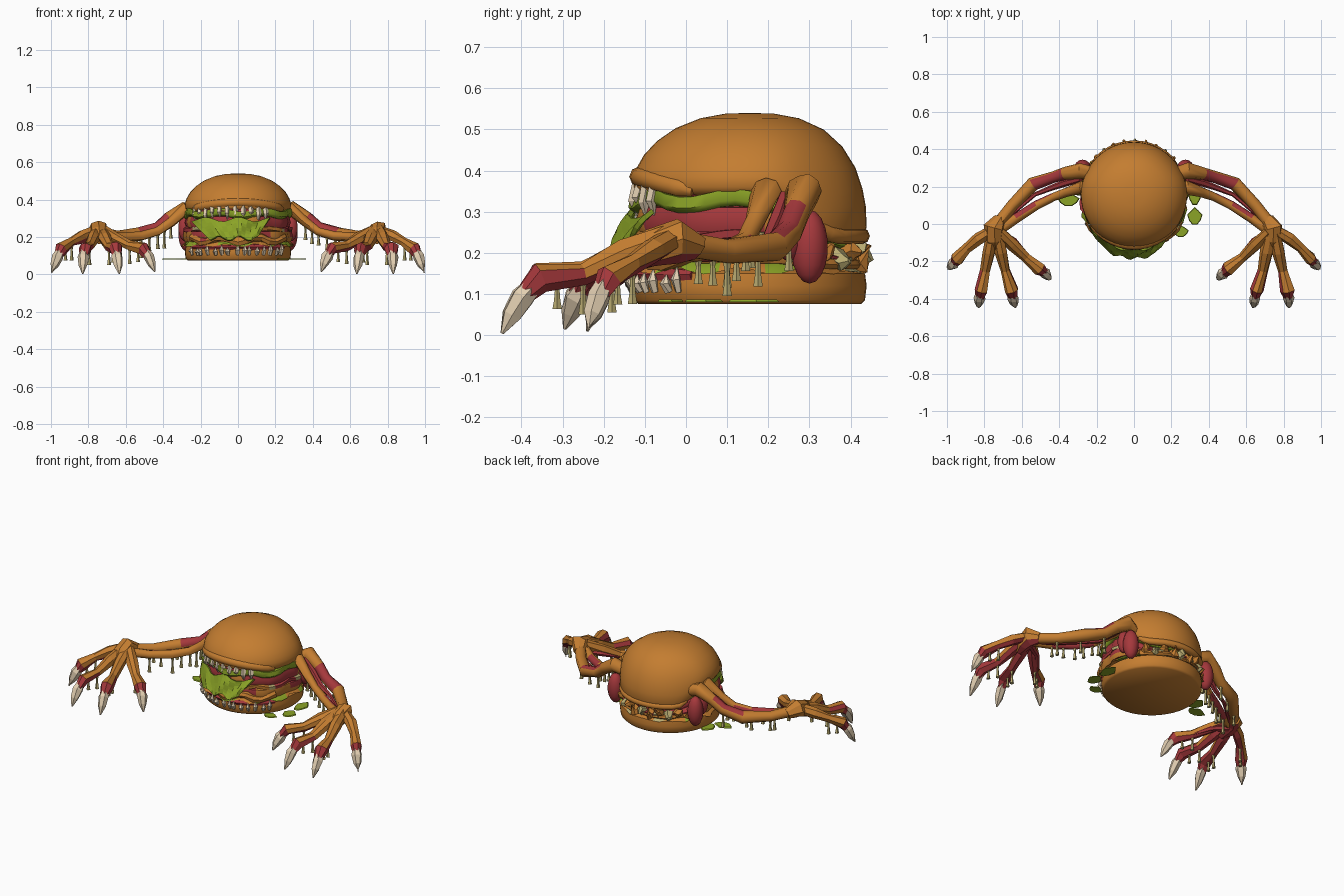
import bpy, bmesh, math, random
from math import sin, cos, pi, radians
from mathutils import Vector

random.seed(4)
if "Cube" in bpy.data.objects:
    bpy.data.objects.remove(bpy.data.objects["Cube"])


def material(name, r, g, b):
    m = bpy.data.materials.new(name)
    m.use_nodes = True
    m.diffuse_color = (r, g, b, 1)
    m.node_tree.nodes["Principled BSDF"].inputs["Base Color"].default_value = (r, g, b, 1)
    return m


BUN = material("toasted bun", 0.55, 0.205, 0.03)
RED = material("raw red", 0.38, 0.04, 0.045)
GREEN = material("lettuce green", 0.26, 0.37, 0.02)
CREAM = material("tooth cream", 0.76, 0.62, 0.44)
SAUCE = material("sauce olive", 0.5, 0.42, 0.17)
YC = 0.155      # middle of the body
SEAM = 0.345    # height where the top bun begins


def finish(name, bm, mats, angle=None):
    bmesh.ops.recalc_face_normals(bm, faces=bm.faces)
    me = bpy.data.meshes.new(name)
    bm.to_mesh(me)
    bm.free()
    for m in mats:
        me.materials.append(m)
    ob = bpy.data.objects.new(name, me)
    bpy.context.collection.objects.link(ob)
    if angle:
        bpy.ops.object.select_all(action='DESELECT')
        ob.select_set(True)
        bpy.context.view_layer.objects.active = ob
        bpy.ops.object.shade_smooth_by_angle(angle=radians(angle))
    return ob


def rear(y):
    """Blend from 0 at the middle of the body to 1 at its back."""
    t = min(1, max(0, (y - 0.2) / 0.17))
    return t * t * (3 - 2 * t)


def sag(y, z):
    """Lower the rear of the stack where the top bun droops."""
    weight = ((0.54 - z) / 0.195) ** 2 if z > SEAM else max(0, (z - 0.15) / 0.195)
    return z - 0.115 * rear(y) * weight


def lathe(name, profile, mats, wave=0, ripples=9, lift=0, tuck=0, rule=None, sides=48, angle=50):
    """Revolve a profile, ripple its rim, tuck in its back, and colour faces by angle and height."""
    bm = bmesh.new()
    rings = []
    for r, z in profile:
        ring = []
        for i in range(sides):
            a = 2 * pi * i / sides
            w = sin(a * ripples) + 0.6 * sin(a * (ripples * 2 + 1) + 1)
            rr = max(r + wave * w * r / 0.28, 0.001)
            rr *= 1 - tuck * rear(YC + rr * sin(a))
            y = YC + rr * sin(a)
            zz = z + lift * cos(a * ripples + 1) * r / 0.28
            ring.append(bm.verts.new((rr * cos(a), y, sag(y, zz))))
        rings.append(ring)
    for a, b in zip(rings, rings[1:]):
        for i in range(sides):
            j = (i + 1) % sides
            f = bm.faces.new((a[i], a[j], b[j], b[i]))
            if rule:
                c = f.calc_center_median()
                f.material_index = rule(math.atan2(c.y - YC, c.x), c.z)
    bm.faces.new(rings[0])
    bm.faces.new(rings[-1])
    return finish(name, bm, mats, angle)


def tube(name, path, radii, mats, sides=7, bands=None, angle=None, rough=0.0):
    """Sweep a faceted ring along a path; bands colour by segment and outward direction."""
    bm = bmesh.new()
    pts = [Vector(p) for p in path]
    rings = []
    for k, (p, r) in enumerate(zip(pts, radii)):
        d = (pts[min(k + 1, len(pts) - 1)] - pts[max(k - 1, 0)]).normalized()
        ref = Vector((0, 0, 1)) if abs(d.z) < 0.9 else Vector((0, 1, 0))
        u = d.cross(ref).normalized()
        v = d.cross(u)
        rings.append([bm.verts.new(p + (u * cos(2 * pi * i / sides) + v * sin(2 * pi * i / sides))
                                   * r * (1 + random.uniform(-rough, rough))) for i in range(sides)])
    for k, (a, b) in enumerate(zip(rings, rings[1:])):
        for i in range(sides):
            j = (i + 1) % sides
            f = bm.faces.new((a[i], a[j], b[j], b[i]))
            if bands:
                out = (f.calc_center_median() - (pts[k] + pts[k + 1]) / 2).normalized()
                f.material_index = int(bands(k, out))
    bm.faces.new(rings[0])
    bm.faces.new(rings[-1])
    return finish(name, bm, mats, angle)


def ellipsoid(name, centre, size, mat):
    bm = bmesh.new()
    bmesh.ops.create_uvsphere(bm, u_segments=14, v_segments=9, radius=1)
    bmesh.ops.scale(bm, vec=size, verts=bm.verts)
    bmesh.ops.translate(bm, vec=centre, verts=bm.verts)
    return finish(name, bm, [mat], 60)


def drip(name, x, y, top, bottom):
    h = top - bottom
    tube(name, [(x, y, top), (x, y, top - h * .35), (x, y, bottom + h * .3), (x, y, bottom)],
         [.012, .006, .008, .012], [SAUCE], sides=5)


# Stacked body
lathe("bottom_bun", [(0, .075), (.27, .075), (.28, .085), (.284, .12), (.28, .15), (.25, .165), (0, .165)], [BUN])
lathe("lower_lettuce", [(.2, .16), (.275, .165), (.292, .156), (.27, .182), (.2, .182)], [GREEN, SAUCE, BUN],
      wave=.01, ripples=11, lift=.008, tuck=.04,
      rule=lambda a, z: (1 + int(sin(a * 9) > -.3)) if .7 < a < 2.5 else 2 * int(sin(a * 6 + 2) > .5))
lathe("lower_patty", [(.2, .165), (.28, .175), (.29, .2), (.285, .23), (.2, .24)], [BUN, RED],
      wave=.006, ripples=7, tuck=.05, rule=lambda a, z: sin(a * 5 + 1) + sin(z * 90) > 1 and a < 1)
lathe("sauce_layer", [(.2, .23), (.285, .232), (.287, .25), (.2, .26)], [RED, SAUCE, BUN],
      wave=.008, ripples=8, lift=.006, tuck=.05,
      rule=lambda a, z: 2 if -2.4 < a < -.6 else int(sin(a * 7) > .2))
lathe("upper_patty", [(.2, .25), (.27, .25), (.28, .28), (.27, .31), (.2, .32)], [RED, BUN], wave=.005,
      tuck=.1, rule=lambda a, z: sin(a * 4 + .5) > .9)
lathe("upper_lettuce", [(.2, .305), (.275, .305), (.287, .318), (.283, .345), (.2, .35)], [GREEN],
      wave=.006, lift=.01, ripples=7, tuck=.12)
lathe("top_bun", [(0, .335), (.24, .335), (.272, .343), (.284, .36), (.282, .385), (.274, .408), (.257, .438),
                  (.225, .472), (.18, .503), (.12, .527), (.06, .538), (0, .54)], [BUN], angle=70)

# Overhanging lips, gums and the drooping rear brim
arc = [radians(-150 + 120 * i / 14) for i in range(15)]
tube("upper_lip", [(.268 * cos(a), YC + .268 * sin(a), .35 + .035 * max(0, sin((-a - pi / 6) * 1.5))) for a in arc],
     [.016] + [.025] * 13 + [.016], [BUN], sides=8, angle=60)
tube("upper_gum", [(.258 * cos(a), YC + .258 * sin(a), .34) for a in arc],
     [.02] * 15, [RED], sides=8, angle=60, rough=.2)
tube("lower_lip", [(.282 * cos(a), YC + .282 * sin(a), .188 + .014 * sin(a * 9)) for a in arc],
     [.022] * 15, [BUN, RED], sides=7, bands=lambda k, d: k % 6 == 2 and d.z > -.3, rough=.25)
tube("lower_gum", [(.275 * cos(a), YC + .275 * sin(a), .147) for a in arc],
     [.014] * 15, [RED], sides=6, rough=.3)
brim = [radians(35 + 110 * i / 12) for i in range(13)]
tube("rear_brim", [(.272 * cos(a), YC + .272 * sin(a), sag(YC + .272 * sin(a), .35)) for a in brim],
     [.012] + [.02] * 11 + [.012], [BUN], sides=8, angle=60)

# Fangs, long above and short below
for i in range(11):
    a = radians(-146 + 88 * i / 10)
    x, y = cos(a), sin(a)
    n = random.uniform(.06, .095)
    tube("upper_tooth", [(.272 * x, YC + .272 * y, .365), (.282 * x, YC + .282 * y, .365 - n * .5),
                         (.272 * x, YC + .272 * y, .365 - n)], [.015, .014, .001], [CREAM], sides=5, rough=.15)
for i in range(15):
    a = radians(-148 + 112 * i / 14 + random.uniform(-2, 2))
    x, y = cos(a), sin(a)
    n = random.uniform(.035, .062)
    tube("lower_tooth", [(.285 * x, YC + .285 * y, .105), (.296 * x, YC + .296 * y, .105 + n * .5),
                         (.292 * x, YC + .292 * y, .105 + n)], [.009, .013, .001], [CREAM], sides=5, rough=.2)

# Lettuce tongue spilling from the mouth
bm = bmesh.new()
bmesh.ops.create_grid(bm, x_segments=14, y_segments=7, size=.5)
for v in bm.verts:
    u, t = v.co.x, .5 - v.co.y
    x = u * (.42 - .16 * t) - .04 + .02 * t
    front = YC - math.sqrt(max(0, .285 ** 2 - x * x))
    v.co = (x, front - .01 - .045 * t + .008 * sin(u * 19 + t * 5), .295 - .1 * t + .012 * sin(u * 15))
tongue = finish("lettuce_tongue", bm, [GREEN])
tongue.modifiers.new("thickness", 'SOLIDIFY').thickness = .012

# Ragged crust scraps around the back
for i in range(13):
    a = radians(20 + 11.5 * i)
    x, y = cos(a), sin(a)
    tube("crust_scrap", [(.25 * x, YC + .25 * y, .19), (.28 * x, YC + .28 * y, .205 - .03 * (i % 2)),
                         (.297 * x, YC + .297 * y, .18 + .02 * (i % 3))], [.03, .022, .006],
         [BUN if i % 3 else SAUCE], sides=5, rough=.3)

# Fallen leaves lying flat
for x, y, w, l in [(.325, .16, .035, .06), (.325, .04, .038, .045), (-.35, .13, .055, .035),
                   (-.29, .2, .04, .05), (.25, -.04, .04, .03)]:
    bm = bmesh.new()
    bmesh.ops.create_cone(bm, segments=9, radius1=1, radius2=.9, depth=.006, cap_ends=True)
    for v in bm.verts:
        k = 1 + .12 * sin(5 * math.atan2(v.co.y, v.co.x))
        v.co = (x + v.co.x * w * k, y + v.co.y * l * k, .083 + v.co.z)
    finish("fallen_leaf", bm, [GREEN])

# Arms: paired bones, a red muscle, a palm and four clawed fingers, built for each side
OUTER = [(.22, .27, .32), (.29, .285, .35), (.37, .27, .3), (.43, .25, .25), (.54, .215, .215), (.65, .1, .205), (.75, -.03, .225)]
INNER = [(.22, .18, .32), (.28, .195, .35), (.36, .17, .28), (.43, .145, .23), (.52, .1, .205), (.63, .03, .2), (.73, -.04, .215)]
FINGERS = {
    "outer": [(.75, -.03, .235), (.83, -.08, .205), (.89, -.13, .175), (.945, -.19, .14), (.97, -.215, .085), (.996, -.24, .01)],
    "long": [(.755, -.04, .235), (.775, -.15, .195), (.795, -.25, .15), (.82, -.355, .14), (.827, -.405, .085), (.83, -.447, .004)],
    "middle": [(.73, -.04, .235), (.71, -.15, .195), (.69, -.25, .15), (.655, -.355, .14), (.645, -.405, .085), (.635, -.447, .004)],
    "thumb": [(.72, -.04, .235), (.65, -.11, .195), (.58, -.18, .155), (.505, -.24, .14), (.47, -.27, .085), (.445, -.295, .015)],
}
for s, side in ((1, "left"), (-1, "right")):
    def flip(path):
        return [(s * x, y, z) for x, y, z in path]

    tube(side + "_outer_arm_bone", flip(OUTER), [.035, .042, .034, .032, .036, .03, .032], [BUN, RED], sides=10,
         bands=lambda k, d: k in (2, 3) and d.z - .6 * d.y > .25, angle=50, rough=.08)
    tube(side + "_inner_arm_bone", flip(INNER), [.03, .035, .026, .023, .025, .024, .028], [BUN, RED], sides=8,
         bands=lambda k, d: k in (3, 4) and d.y > .3, angle=50, rough=.08)
    tube(side + "_arm_sinew", flip([((a[0] + b[0]) / 2, (a[1] + b[1]) / 2, (a[2] + b[2]) / 2 - .012)
                                    for a, b in zip(OUTER[1:], INNER[1:])]),
         [.015, .02, .016, .011, .011, .011], [RED], sides=6, angle=50)
    ellipsoid(side + "_shoulder_muscle", (s * .275, .3, .215), (.045, .045, .09), RED)
    ellipsoid(side + "_front_shoulder_muscle", (s * .285, .25, .25), (.035, .035, .07), RED)
    tube(side + "_palm", flip([(.715, .03, .215), (.745, -.02, .234), (.745, -.08, .212), (.74, -.13, .185)]),
         [.03, .054, .05, .025], [BUN, RED], sides=8, bands=lambda k, d: d.z < -.6, rough=.15)
    tube(side + "_palm_sinew", flip([(.73, -.04, .195), (.64, -.09, .18), (.56, -.18, .145)]),
         [.02, .016, .01], [RED], sides=6)
    for label, path in FINGERS.items():
        path = flip(path)
        tube(f"{side}_{label}_finger", path[:5], [.03, .034, .026, .036, .018], [BUN, RED], sides=7,
             bands=lambda k, d: k == 3 or d.z < -.55 or (k == 2 and abs(d.x) > .85), rough=.18)
        a, b = Vector(path[3]), Vector(path[4])
        tube(f"{side}_{label}_claw", [a.lerp(b, .25), b.lerp(a, .15), b.lerp(Vector(path[5]), .45), path[5]],
             [.022, .03, .023, .004], [CREAM], sides=6, rough=.1)
        x, y, z = path[2]
        drip(f"{side}_{label}_drip", x, y, z - .01, z - .1)
        x, y, z = Vector(path[2]).lerp(a, .6)
        drip(f"{side}_{label}_short_drip", x, y, z - .01, z - .08)
    for i in range(7):
        p = Vector(INNER[2 + i // 2]).lerp(Vector(INNER[3 + i // 2]), .5 * (i % 2))
        drip(side + "_arm_drip", s * p.x, p.y, p.z - .01, p.z - random.uniform(.07, .13))
    for i in range(3):
        p = Vector(OUTER[3]).lerp(Vector(OUTER[5]), i / 2)
        drip(side + "_outer_arm_drip", s * p.x, p.y, p.z - .02, p.z - random.uniform(.08, .12))
